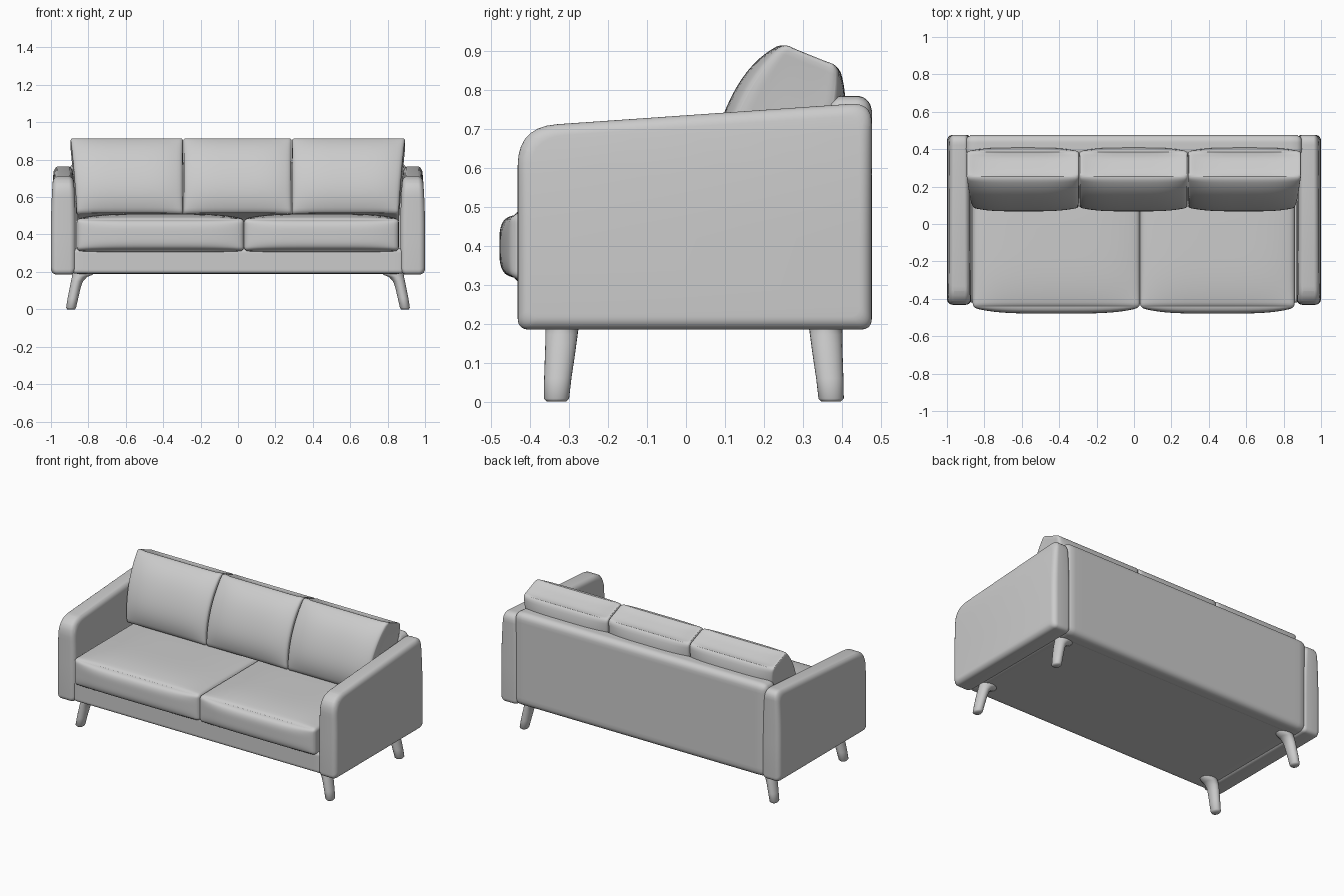
import bpy, bmesh
from math import sin, cos, pi, radians
from mathutils import Vector, Matrix

if "Cube" in bpy.data.objects:
    bpy.data.objects.remove(bpy.data.objects["Cube"])


def finish(name, bm):
    bmesh.ops.recalc_face_normals(bm, faces=bm.faces)
    mesh = bpy.data.meshes.new(name)
    bm.to_mesh(mesh)
    bm.free()
    mesh.shade_smooth()
    ob = bpy.data.objects.new(name, mesh)
    bpy.context.collection.objects.link(ob)
    return ob


def soft_box(name, lo, hi, r, puff=(0, 0, 0), bend=0, side=0, tilt=0):
    """Rounded box; puff swells each pair of faces, bend bows the front and back,
    side narrows the bottom of one end, tilt leans it backwards."""
    lo, hi = Vector(lo), Vector(hi)
    mid, h = (lo + hi) / 2, (hi - lo) / 2
    bm = bmesh.new()
    bmesh.ops.create_cube(bm, size=2)
    bmesh.ops.subdivide_edges(bm, edges=bm.edges, cuts=24, use_grid_fill=True)
    for v in bm.verts:
        c = [sin(a * pi / 2) for a in v.co]          # more rows near the rims
        p = Vector([c[i] * h[i] for i in range(3)])
        core = Vector([max(r - h[i], min(h[i] - r, p[i])) for i in range(3)])
        if (p - core).length > 1e-6:
            p = core + (p - core).normalized() * min(r, max(abs(a) for a in p - core))
        f = [1 - a ** 4 for a in c]
        for i in range(3):
            p[i] += puff[i] * c[i] * f[(i + 1) % 3] * f[(i + 2) % 3]
        p.y += bend * c[1] * (1 - c[2] ** 2)
        if c[0] * side > 0:
            p.x -= side * 0.035 * abs(c[0]) * (1 - c[2]) / 2
        v.co = p
    bm.transform(Matrix.Translation(mid) @ Matrix.Rotation(-tilt, 4, 'X'))
    return finish(name, bm)


def loft(rings):
    bm = bmesh.new()
    rows = [[bm.verts.new(p) for p in ring] for ring in rings]
    n = len(rows[0])
    for a, b in zip(rows, rows[1:]):
        for i in range(n):
            j = (i + 1) % n
            bm.faces.new((a[i], a[j], b[j], b[i]))
    bm.faces.new(rows[0])
    bm.faces.new(rows[-1])
    return bm


def rounded(corners, steps=7):
    """Outline with each corner (y, z, radius) turned into a small curve."""
    out = []
    for i, (y, z, r) in enumerate(corners):
        c = Vector((y, z))
        a = c + (Vector(corners[i - 1][:2]) - c).normalized() * r
        b = c + (Vector(corners[(i + 1) % len(corners)][:2]) - c).normalized() * r
        for k in range(steps + 1):
            t = k / steps
            out.append(a * (1 - t) ** 2 + c * 2 * t * (1 - t) + b * t * t)
    return out


# Arms: rounded side outline, soft rims, leaning in slightly at the top
outline = rounded([(-0.432, 0.185, 0.03), (0.477, 0.185, 0.03),
                   (0.477, 0.768, 0.055), (-0.432, 0.705, 0.10)])
cy, cz, hy, hz = 0.022, 0.47, 0.455, 0.28
for s, label in ((-1, "left"), (1, "right")):
    rings, R = [], 0.032
    steps = [k / 6 * pi / 2 for k in range(7)]
    layers = [(0.868 + R * (1 - sin(a)), R * (1 - cos(a))) for a in reversed(steps)]
    layers += [(1.0 - R * (1 - sin(a)), R * (1 - cos(a))) for a in steps]
    half = len(steps)
    layers = layers[:half] + layers[half:]
    for k, (x, _) in enumerate(layers):
        # inset is largest at the two side faces
        a = steps[k] if k < half else steps[half - 1 - (k - half)]
        d = R * (1 - sin(a))
        x = 0.868 + R * (1 - cos(a)) if k < half else 1.0 - R * (1 - cos(a))
        rings.append([(s * x, cy + (p.x - cy) * (1 - d / hy), cz + (p.y - cz) * (1 - d / hz))
                      for p in outline])
    bm = loft(rings)
    for k in range(10):
        bmesh.ops.bisect_plane(bm, geom=bm.verts[:] + bm.edges[:] + bm.faces[:],
                               plane_co=(0, 0, 0.42 + 0.032 * k), plane_no=(0, 0, 1))
    for v in bm.verts:
        t = max(0, (v.co.z - 0.42) / 0.34) ** 2
        w = (abs(v.co.x) - 0.868) / 0.132
        v.co.x += s * t * (0.016 * (1 - w) - 0.016 * w)
    finish(label + "_arm", bm)

# Frame: base and back panel
soft_box("base", (-0.89, -0.42, 0.19), (0.89, 0.45, 0.325), 0.02)
soft_box("back_panel", (-0.9, 0.36, 0.188), (0.9, 0.477, 0.785), 0.04)

# Two seat cushions
for label, x0, x1 in (("left", -0.863, 0.032), ("right", 0.032, 0.86)):
    soft_box(label + "_seat_cushion", (x0, -0.447, 0.312), (x1, 0.34, 0.485), 0.022,
             puff=(0, 0.032, 0.027))

# Three leaning back cushions
for label, x0, x1, side in (("left", -0.897, -0.293, -1), ("middle", -0.293, 0.288, 0),
                            ("right", 0.288, 0.895, 1)):
    soft_box(label + "_back_cushion", (x0, 0.163, 0.467), (x1, 0.313, 0.909), 0.018,
             puff=(-0.004, 0.03, -0.018), bend=0.045, side=side, tilt=radians(22))

# Legs: splayed, flaring into the frame on the inner side
# rows: height, inner x, outer x, front y and rear y of the front leg
sections = [(0, 0.872, 0.913, -0.357, -0.308), (0.008, 0.866, 0.919, -0.365, -0.300),
            (0.06, 0.854, 0.911, -0.364, -0.294), (0.12, 0.840, 0.899, -0.362, -0.285),
            (0.15, 0.829, 0.893, -0.361, -0.281), (0.172, 0.808, 0.888, -0.361, -0.278),
            (0.186, 0.775, 0.886, -0.361, -0.276), (0.2, 0.77, 0.886, -0.361, -0.276)]
for sx, lx in ((-1, "left"), (1, "right")):
    for sy, ly in ((1, "front"), (-1, "back")):
        rings = []
        for z, xa, xb, ya, yb in sections:
            rings.append([(sx * ((xa + xb) / 2 + (xb - xa) / 2 * cos(k * pi / 12)),
                           sy * ((ya + yb) / 2 + (yb - ya) / 2 * sin(k * pi / 12))
                           + (0.04 if sy < 0 else 0), z) for k in range(24)])
        finish(f"{ly}_{lx}_leg", loft(rings))
